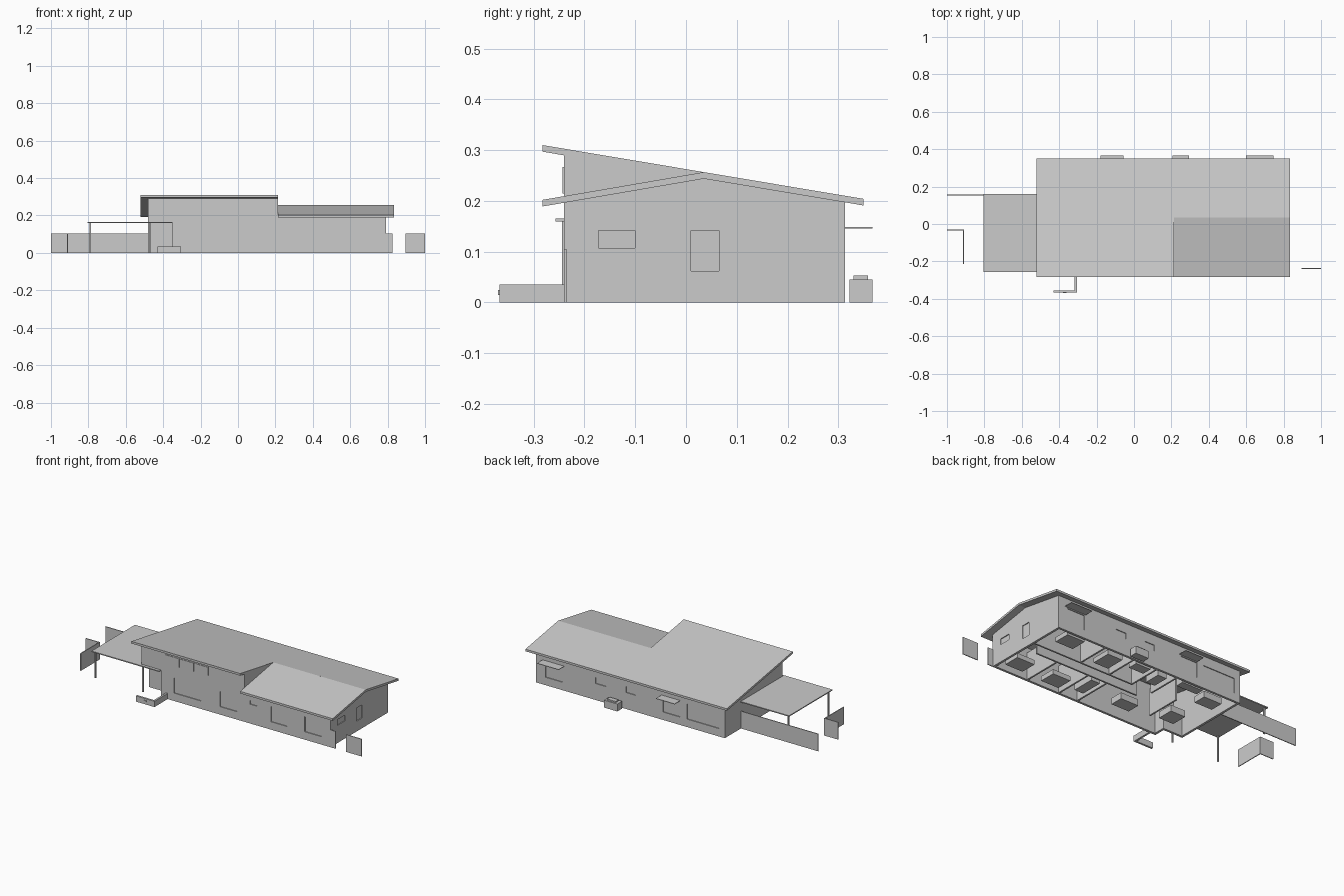
import bpy, bmesh

cube = bpy.data.objects.get("Cube")
if cube:
    bpy.data.objects.remove(cube, do_unlink=True)

GREY = (0.6, 0.6, 0.6, 1.0)
mat = bpy.data.materials.new("plain grey")
mat.use_nodes = True
mat.diffuse_color = GREY
mat.node_tree.nodes["Principled BSDF"].inputs["Base Color"].default_value = GREY


def finish(name, bm):
    bmesh.ops.recalc_face_normals(bm, faces=bm.faces)
    mesh = bpy.data.meshes.new(name)
    bm.to_mesh(mesh)
    bm.free()
    mesh.materials.append(mat)
    obj = bpy.data.objects.new(name, mesh)
    bpy.context.scene.collection.objects.link(obj)
    return obj


def add_box(bm, x, y, z):
    verts = bmesh.ops.create_cube(bm, size=1)["verts"]
    for v in verts:
        for i, (lo, hi) in enumerate((x, y, z)):
            v.co[i] = lo if v.co[i] < 0 else hi


def boxes(name, *specs):
    bm = bmesh.new()
    for spec in specs:
        add_box(bm, *spec)
    return finish(name, bm)


def extrude_x(name, profile, x0, x1):
    """Closed (y, z) profile pushed along x."""
    bm = bmesh.new()
    face = bm.faces.new([bm.verts.new((x0, y, z)) for y, z in profile])
    moved = bmesh.ops.extrude_face_region(bm, geom=[face])["geom"]
    bmesh.ops.translate(bm, vec=(x1 - x0, 0, 0),
                        verts=[g for g in moved if isinstance(g, bmesh.types.BMVert)])
    return finish(name, bm)


def cut(wall, holes):
    """Shallow window recesses."""
    cutter = boxes("window_cutter", *holes)
    mod = wall.modifiers.new("windows", "BOOLEAN")
    mod.operation = "DIFFERENCE"
    mod.solver = "EXACT"
    mod.object = cutter
    bpy.context.view_layer.update()
    deps = bpy.context.evaluated_depsgraph_get()
    mesh = bpy.data.meshes.new_from_object(wall.evaluated_get(deps))
    wall.modifiers.clear()
    wall.data = mesh
    bpy.data.objects.remove(cutter, do_unlink=True)


# Main dimensions
LEFT, RIGHT, STEP = -0.48, 0.79, 0.213
FRONT, BACK = -0.24, 0.313
EAVE_F, EAVE_B, RIDGE = -0.283, 0.35, 0.035
T, ROOF_T, DEPTH = 0.014, 0.013, 0.005
ENTRY_X, ENTRY_Y, SOFFIT = -0.35, -0.17, 0.163


def shed(y):
    return 0.31 - 0.1675 * (y - EAVE_F)


def low(y):
    return 0.202 + 0.172 * (y - EAVE_F)


def slab(line, y0, y1):
    return [(y0, line(y0) - ROOF_T), (y1, line(y1) - ROOF_T), (y1, line(y1)), (y0, line(y0))]


# Roofs
extrude_x("main_roof", slab(shed, EAVE_F, EAVE_B), -0.52, STEP)
extrude_x("right_roof_back", slab(shed, RIDGE, EAVE_B), STEP, 0.835)
extrude_x("right_roof_front", slab(low, EAVE_F, RIDGE), STEP, 0.835)


def under(line, y):
    return line(y) - ROOF_T


# End walls and the wall between the two roof levels
top_back = (BACK, under(shed, BACK))
right_wall = extrude_x("right_wall", [
    (FRONT, 0), (BACK, 0), top_back, (RIDGE, under(shed, RIDGE)),
    (FRONT, under(low, FRONT))], RIGHT - T, RIGHT)
extrude_x("left_wall", [
    (ENTRY_Y, 0), (BACK, 0), top_back, (FRONT, under(shed, FRONT)),
    (FRONT, SOFFIT), (ENTRY_Y, SOFFIT)], LEFT, LEFT + T)
extrude_x("roof_step_wall", [
    (FRONT, 0.19), (RIDGE, 0.235), (RIDGE, under(shed, RIDGE)),
    (FRONT, under(shed, FRONT))], STEP - T, STEP)

# Long walls
front_low = boxes("front_wall", ((ENTRY_X, RIGHT), (FRONT, FRONT + T), (0, under(low, FRONT))))
boxes("front_upper_wall",
      ((ENTRY_X, STEP), (FRONT, FRONT + T), (under(low, FRONT), under(shed, FRONT))),
      ((LEFT, ENTRY_X), (FRONT, FRONT + T), (SOFFIT, under(shed, FRONT))))
boxes("entry_walls",
      ((LEFT, ENTRY_X), (ENTRY_Y, ENTRY_Y + T), (0, SOFFIT)),
      ((ENTRY_X, ENTRY_X + T), (FRONT + T, ENTRY_Y + T), (0, SOFFIT)))
back_wall = boxes("back_wall", ((LEFT, RIGHT), (BACK - T, BACK), (0, under(shed, BACK))))

# Window recesses
front_y, back_y = (FRONT - 0.1, FRONT + DEPTH), (BACK - DEPTH, BACK + 0.1)
tall = (0.048, 0.14)
cut(front_low, [((a, b), front_y, z) for a, b, z in (
    (-0.262, -0.08, tall), (0.047, 0.16, tall), (0.248, 0.295, (0.117, 0.14)),
    (0.39, 0.497, tall), (0.617, 0.73, tall))])
cut(back_wall, [((a, b), back_y, z) for a, b, z in (
    (0.61, 0.727, tall), (0.318, 0.39, (0.1, 0.138)), (0.12, 0.184, (0.1, 0.138)),
    (-0.18, -0.065, tall), (-0.44, -0.225, tall))])
right_x = (RIGHT - DEPTH, RIGHT + 0.1)
cut(right_wall, [(right_x, (-0.172, -0.1), (0.107, 0.142)),
                 (right_x, (0.01, 0.065), (0.062, 0.142))])

# High windows above the entry side
boxes("high_windows", *[((x, x + 0.094), (FRONT - 0.003, FRONT), (0.215, 0.267))
                        for x in (-0.32, -0.223, -0.126)])

# Awnings over two back windows
boxes("awnings", *[((a, b), (BACK, 0.367), (0.146, 0.149))
                   for a, b in ((-0.18, -0.055), (0.6, 0.745))])

# Outdoor cooling unit
boxes("cooling_unit", ((0.205, 0.295), (0.322, 0.367), (0, 0.045)),
      ((0.222, 0.28), (0.33, 0.359), (0.045, 0.053)))

# Carport with slim posts
boxes("carport_roof", ((-0.805, LEFT), (-0.257, 0.16), (SOFFIT - 0.004, SOFFIT + 0.002)),
      ((LEFT, ENTRY_X), (-0.257, ENTRY_Y), (SOFFIT - 0.004, SOFFIT + 0.002)))
boxes("carport_posts", *[((x - 0.004, x + 0.004), (y - 0.004, y + 0.004), (0, SOFFIT))
                         for x, y in ((-0.79, -0.24), (-0.47, -0.24), (-0.79, 0.145))])

# Garden fences
FENCE = (0, 0.105)
boxes("fences",
      ((-1, LEFT), (0.153, 0.158), FENCE),
      ((-0.913, -0.908), (-0.213, -0.035), FENCE),
      ((-1, -0.908), (-0.035, -0.03), FENCE),
      ((RIGHT, 0.825), (FRONT, FRONT + 0.005), FENCE),
      ((0.895, 1), (FRONT, FRONT + 0.005), FENCE))

# Low L-shaped garden wall
boxes("garden_wall", ((-0.43, -0.305), (-0.367, -0.355), (0, 0.035)),
      ((-0.317, -0.305), (-0.355, FRONT), (0, 0.035)),
      ((-0.38, -0.36), (-0.37, -0.367), (0.015, 0.024)))

# Interior partitions
ROOM = (0, 0.165)
inner = [((x, x + 0.01), (FRONT + T, 0.02), ROOM) for x in (0.2, 0.33, 0.55)]
inner += [((x, x + 0.01), (0.09, BACK - T), ROOM) for x in (-0.05, 0.09, 0.25, 0.45)]
inner += [((0.0, 0.7), (0.015, 0.025), ROOM), ((0.09, RIGHT - T), (0.09, 0.1), ROOM),
          ((-0.2, -0.19), (-0.1, 0.12), ROOM)]
boxes("interior_walls", *inner)

# Interior furniture blocks
boxes("furniture", *[((x - w, x + w), (y - d, y + d), (0.002, h)) for x, y, w, d, h in (
    (0.69, -0.13, 0.06, 0.05, 0.03), (0.64, 0.23, 0.06, 0.05, 0.03),
    (0.43, -0.14, 0.06, 0.05, 0.03), (0.35, 0.2, 0.05, 0.06, 0.03),
    (0.26, -0.08, 0.03, 0.07, 0.1), (0.17, 0.25, 0.05, 0.03, 0.05),
    (-0.02, -0.1, 0.06, 0.04, 0.04), (-0.3, -0.04, 0.05, 0.05, 0.04),
    (-0.17, 0.26, 0.07, 0.025, 0.05), (-0.35, 0.2, 0.06, 0.04, 0.04),
    (0.02, 0.21, 0.03, 0.05, 0.05))])
